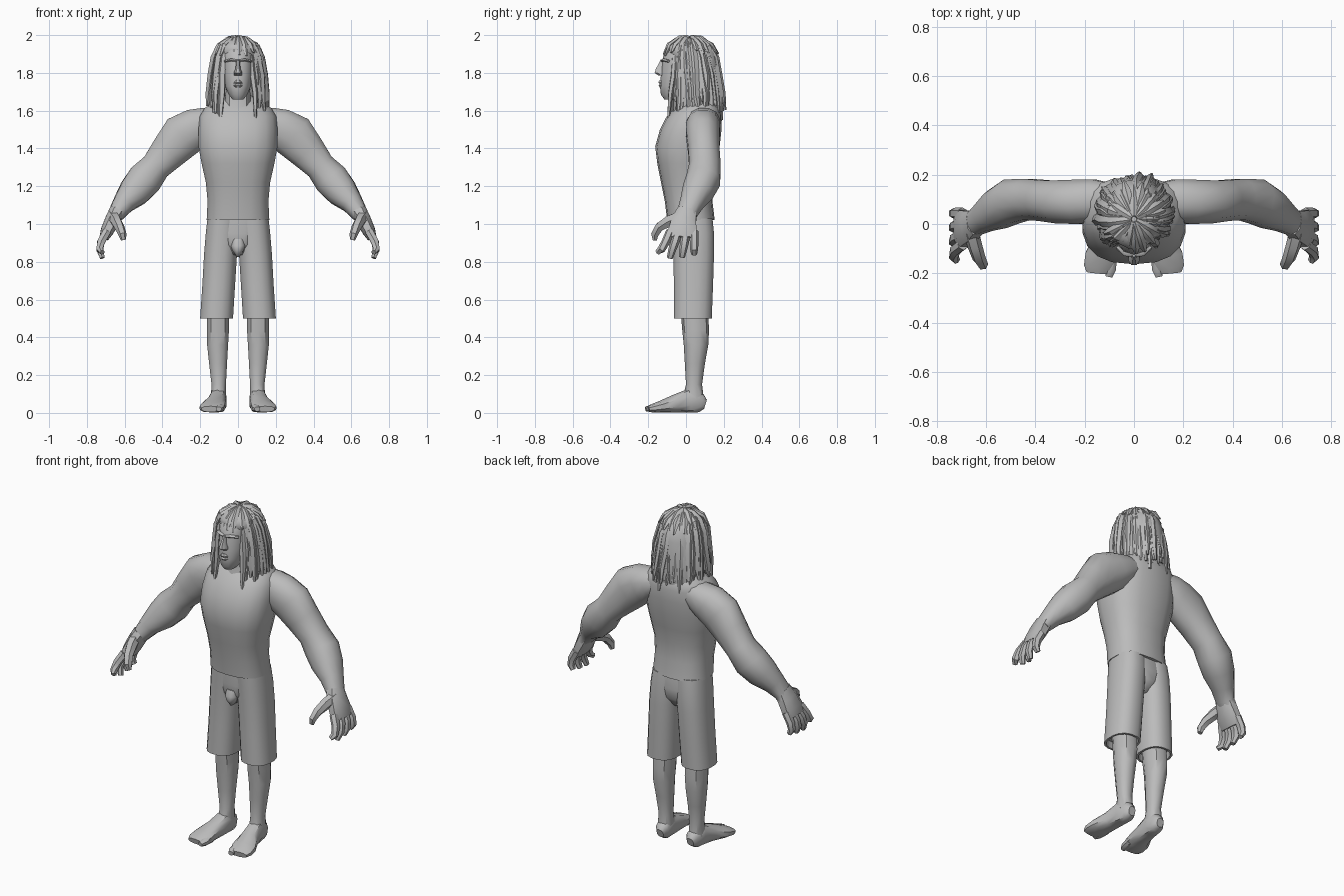
import bpy, bmesh, math, random
from mathutils import Vector

random.seed(4)
grey = bpy.data.materials.new("plain_grey")
grey.diffuse_color = (0.5, 0.5, 0.5, 1)


def oval(n, e):
    """Unit superellipse points."""
    pts = []
    for i in range(n):
        a = 2 * math.pi * (i + 0.5) / n
        c, s = math.cos(a), math.sin(a)
        pts.append((math.copysign(abs(c) ** (2 / e), c), math.copysign(abs(s) ** (2 / e), s)))
    return pts


def stack(levels, n=16, e=2.4):
    """Level rings from (z, x_min, x_max, y_min, y_max)."""
    return [[Vector(((x0 + x1) / 2 + u * (x1 - x0) / 2, (y0 + y1) / 2 + v * (y1 - y0) / 2, z))
             for u, v in oval(n, e)] for z, x0, x1, y0, y1 in levels]


def body(levels, n=16, e=2.4):
    """Symmetric level rings from (z, half_width, y_min, y_max)."""
    return stack([(z, -w, w, y0, y1) for z, w, y0, y1 in levels], n, e)


def tube(path, ref, n=8, e=2.2):
    """Rings square to a path of (x, y, z, radius_a, radius_b); radius_b lies near ref."""
    pos = [Vector(p[:3]) for p in path]
    rings = []
    for i, p in enumerate(path):
        t = (pos[min(i + 1, len(pos) - 1)] - pos[max(i - 1, 0)]).normalized()
        a = t.cross(Vector(ref)).normalized()
        b = a.cross(t)
        rings.append([pos[i] + a * u * p[3] + b * v * p[4] for u, v in oval(n, e)])
    return rings


def build(name, parts, mirror=False, angle=35):
    bm = bmesh.new()
    for rings in parts:
        loops = [[bm.verts.new(p) for p in r] for r in rings]
        n = len(loops[0])
        for lo, hi in zip(loops, loops[1:]):
            for i in range(n):
                j = (i + 1) % n
                bm.faces.new((lo[i], lo[j], hi[j], hi[i]))
        bm.faces.new(loops[0][::-1])
        bm.faces.new(loops[-1])
    bmesh.ops.recalc_face_normals(bm, faces=bm.faces[:])
    me = bpy.data.meshes.new(name)
    bm.to_mesh(me)
    bm.free()
    me.materials.append(grey)
    ob = bpy.data.objects.new(name, me)
    bpy.context.collection.objects.link(ob)
    bpy.ops.object.select_all(action='DESELECT')
    ob.select_set(True)
    bpy.context.view_layer.objects.active = ob
    bpy.ops.object.shade_smooth_by_angle(angle=math.radians(angle))
    if mirror:
        ob.modifiers.new("mirror", 'MIRROR').use_mirror_merge = False
    return ob


# sleeveless shirt and neck
build("shirt", [body([(1.02, .168, -.10, .152), (1.12, .163, -.112, .14), (1.22, .172, -.132, .14),
                      (1.32, .195, -.152, .16), (1.41, .212, -.163, .178), (1.50, .212, -.138, .188),
                      (1.57, .205, -.102, .19), (1.615, .178, -.06, .182), (1.655, .11, -.02, .16),
                      (1.69, .06, 0, .12)], 18, 2.5)], angle=45)
build("neck", [body([(1.56, .09, -.085, .10), (1.62, .072, -.06, .10), (1.74, .065, -.06, .09)], 10)])

# shorts: seat between two loose legs, and the front fold
build("shorts_seat", [body([(1.03, .15, -.074, .135), (.95, .15, -.074, .145), (.89, .10, -.072, .14),
                            (.835, .03, -.05, .10)])], angle=50)
build("shorts_fold", [body([(.92, .035, -.078, 0), (.885, .04, -.09, 0), (.86, .03, -.092, 0),
                            (.825, .008, -.07, 0)], 12)], angle=60)
build("shorts_leg", [stack([(1.03, -.01, .163, -.078, .142), (.95, -.005, .172, -.074, .15),
                            (.84, .004, .181, -.068, .15), (.68, .014, .19, -.066, .145),
                            (.50, .025, .202, -.066, .138), (.50, .037, .190, -.054, .126),
                            (.54, .04, .185, -.05, .12)])], True, 45)

# bare shins
build("shin", [stack([(.56, .045, .165, -.03, .115), (.44, .045, .167, -.02, .122),
                      (.36, .05, .166, -.012, .118), (.26, .056, .155, -.006, .10),
                      (.15, .062, .142, .0, .085), (.07, .06, .146, -.02, .095)], 10, 2.2)], True, 40)

# feet with a blunt toe edge and a separate big toe
foot = tube([(.10, .103, .045, .022, .025), (.10, .08, .052, .04, .05), (.105, .02, .066, .045, .064),
             (.115, -.06, .049, .052, .047), (.132, -.13, .034, .068, .032),
             (.142, -.175, .025, .064, .023), (.144, -.198, .02, .05, .016)], (0, 0, 1), 10, 2.6)
big_toe = tube([(.088, -.13, .03, .022, .024), (.096, -.185, .024, .024, .021),
                (.102, -.213, .02, .015, .013)], (0, 0, 1), 8)
build("foot", [foot, big_toe], True, 40)

# arms: shoulder, upper arm, elbow, forearm, wrist
build("arm", [tube([(.09, .095, 1.56, .06, .07), (.16, .095, 1.535, .088, .088), (.22, .09, 1.508, .11, .093),
                    (.295, .09, 1.465, .122, .09), (.365, .095, 1.385, .102, .085),
                    (.435, .10, 1.305, .082, .086), (.495, .092, 1.235, .096, .093),
                    (.55, .062, 1.17, .086, .085), (.605, .03, 1.11, .06, .065),
                    (.643, .005, 1.055, .046, .054), (.66, 0, 1.03, .038, .058)], (0, 1, 0), 12)], True, 45)

# hands: palm, curled fingers, thumb
hand = [tube([(.64, .005, 1.07, .044, .052), (.665, -.01, 1.02, .042, .068), (.692, -.018, .965, .037, .079),
              (.71, -.02, .925, .026, .075)], (0, 1, 0), 8, 2.6)]
for i in range(4):
    y, tip = .043 - i * .042, (.84, .825, .82, .85)[i]
    lean = -.016 * i
    hand.append(tube([(.695, y, .96, .024, .024), (.725, y + lean * .5, .905, .023, .023),
                      (.732, y + lean, .865, .02, .021), (.718, y + lean * 1.4, tip, .014, .016)],
                     (0, 1, 0), 6))
hand.append(tube([(.665, -.02, 1.04, .035, .032), (.645, -.09, 1.015, .033, .03), (.628, -.14, .985, .026, .027),
                  (.612, -.165, .945, .022, .022), (.606, -.165, .915, .012, .014)], (1, 0, 0), 6))
build("hand", hand, True, 40)

# head with nose, brow and lips
build("head", [body([(1.66, .03, -.115, -.04), (1.685, .05, -.133, .03), (1.73, .07, -.138, .07),
                     (1.79, .08, -.133, .11), (1.85, .084, -.128, .14), (1.90, .085, -.118, .14),
                     (1.95, .07, -.08, .12), (1.975, .03, -.03, .08)], 14, 2.3)], angle=50)
build("nose", [body([(1.787, .022, -.148, -.10), (1.80, .024, -.168, -.10), (1.82, .015, -.162, -.10),
                     (1.87, .008, -.135, -.10)], 8)])
build("lips", [body([(1.722, .015, -.140, -.10), (1.733, .026, -.147, -.10), (1.741, .028, -.140, -.10),
                     (1.75, .024, -.148, -.10), (1.762, .012, -.140, -.10)], 8)])
build("brow", [tube([(.008, -.122, 1.864, .007, .012), (.035, -.119, 1.869, .008, .012),
                     (.068, -.092, 1.862, .007, .01)], (0, 1, 0), 6)], True, 50)

# hair mass over crown and back of head
build("hair_cap", [body([(1.60, .125, .06, .185), (1.68, .138, .02, .19), (1.76, .131, -.02, .185),
                         (1.85, .122, -.06, .178), (1.905, .115, -.10, .165), (1.94, .10, -.102, .142),
                         (1.968, .07, -.07, .11), (1.985, .03, -.02, .06)], 16, 2.1)], angle=50)


def lock(deg, layer):
    """Hanging lock at an angle measured from the face; front ones fall over the chest."""
    f = math.radians(deg)
    s, c = math.sin(f), -math.cos(f)
    front = max(0, -c)
    end = 1.56 + random.uniform(-.01, .07) - front * .02 + layer * .05
    r = random.uniform(.010, .017)
    k = 1 + random.uniform(-.07, .07) - layer * .03
    sway = random.uniform(-.012, .012)
    shape = [(.045, .045, .025, 1.978), (.098, .10, .025, 1.94), (.122, .122, .035, 1.88),
             (.138, .128 + front * .015, .045, 1.79), (.148, .138 + front * .03, .052, 1.69),
             (.155, .145 + front * .05, .056, end)]
    path = []
    for i, (rx, ry, cy, z) in enumerate(shape):
        w = random.uniform(-.007, .007) + sway * i / 5
        rad = r * (.7, 1, 1.15, 1.1, 1, .4)[i]
        path.append((s * rx * k + c * w, cy + c * ry * k + s * w, z, rad, rad * 1.3))
    return tube(path, (c, -s, 0), 5, 2)


locks = [lock(36 + i * 288 / 35 + random.uniform(-2, 2), 0) for i in range(36)]
locks += [lock(46 + i * 268 / 23 + random.uniform(-4, 4), 1) for i in range(24)]
build("hair_locks", locks, False, 35)

# short locks swept over the crown, reaching the hairline in front
crown = []
for i in range(24):
    f = 2 * math.pi * (i + random.uniform(-.35, .35)) / 24
    s, c = math.sin(f), -math.cos(f)
    k, lift = random.uniform(.9, 1.12), random.uniform(-.006, .009)
    crown.append(tube([(s * .01, .02 + c * .012, 1.985 + lift, .008, .010),
                       (s * .055, .022 + c * .06, 1.977 + lift, .012, .017),
                       (s * .095 * k, .025 + c * .105 * k, 1.948, .013, .018),
                       (s * .122 * k, .03 + c * .135 * k, 1.90 + random.uniform(-.01, .02), .004, .006)],
                      (c, -s, 0), 5, 2))
build("crown_locks", crown, False, 35)
